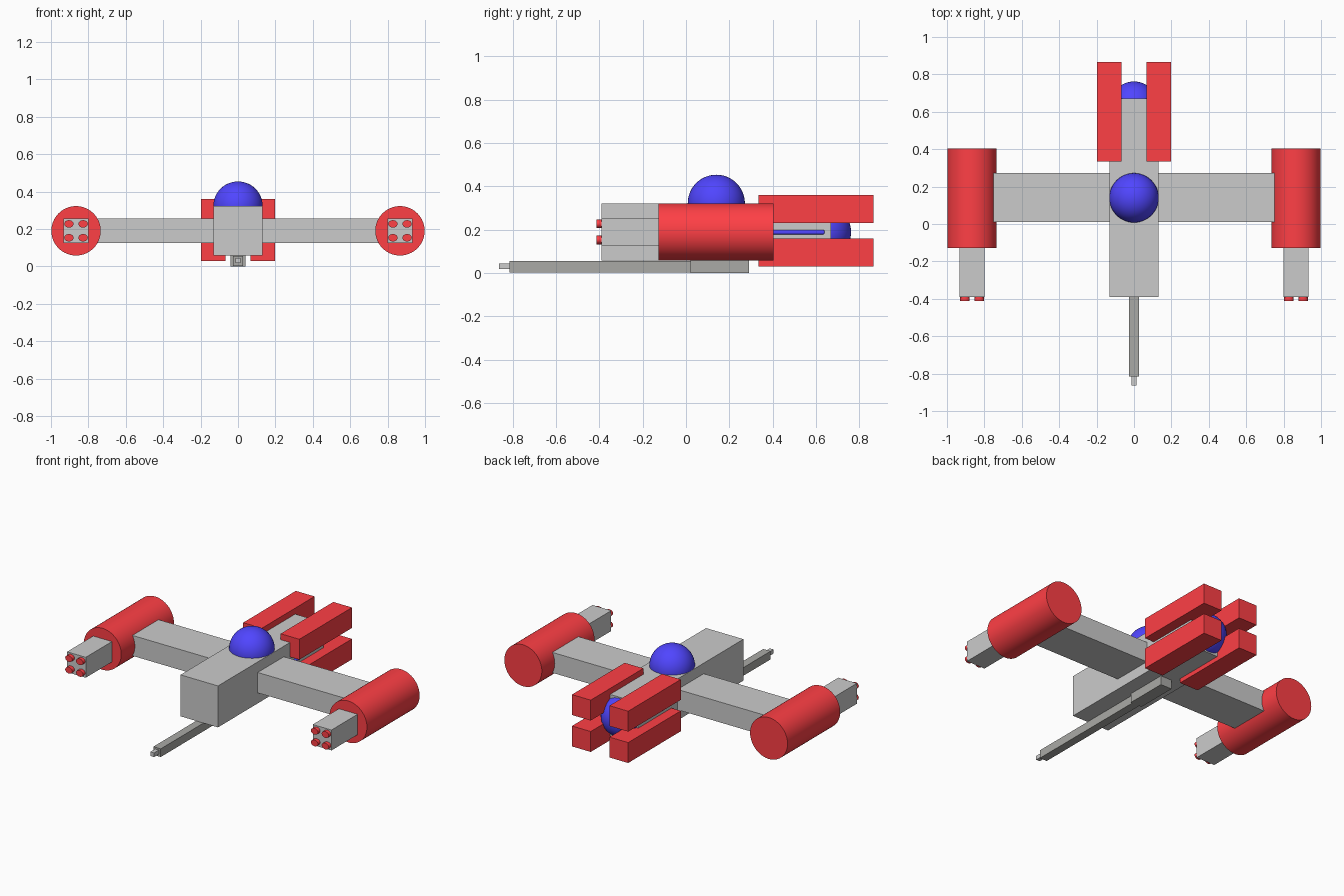
import bpy, math

if "Cube" in bpy.data.objects:
    bpy.data.objects.remove(bpy.data.objects["Cube"])


def material(name, rgb):
    m = bpy.data.materials.new(name)
    m.diffuse_color = (*rgb, 1)
    m.use_nodes = True
    m.node_tree.nodes["Principled BSDF"].inputs["Base Color"].default_value = m.diffuse_color
    return m


RED = material("red", (1.0, 0.05, 0.06))
BLUE = material("blue", (0.08, 0.06, 1.0))
DARK = material("dark_grey", (0.4, 0.4, 0.38))


def finish(name, mat, smooth=False):
    ob = bpy.context.object
    ob.name = name
    bpy.ops.object.transform_apply(location=False, rotation=True, scale=True)
    if mat:
        ob.data.materials.append(mat)
    if smooth:
        bpy.ops.object.shade_smooth_by_angle(angle=math.radians(35))
    return ob


def box(name, x, y, z, mat=None):
    """Box from (min, max) pairs on each axis."""
    bpy.ops.mesh.primitive_cube_add(size=1, location=[sum(r) / 2 for r in (x, y, z)])
    bpy.context.object.scale = [abs(r[1] - r[0]) for r in (x, y, z)]
    return finish(name, mat)


def tube(name, x, y, z, rx, rz, mat, sides):
    """Cylinder along y with an elliptical section."""
    bpy.ops.mesh.primitive_cylinder_add(vertices=sides, radius=1, depth=y[1] - y[0],
                                        location=(x, sum(y) / 2, z),
                                        rotation=(math.pi / 2, 0, 0))
    bpy.context.object.scale = (rx, rz, 1)
    return finish(name, mat, True)


def ball(name, loc, r, mat):
    bpy.ops.mesh.primitive_uv_sphere_add(segments=48, ring_count=24, radius=r, location=loc)
    return finish(name, mat, True)


# Hull with cockpit dome and rear engine glow
box("hull", (-0.132, 0.132), (-0.39, 0.67), (0.058, 0.322))
ball("cockpit_dome", (0, 0.14, 0.322), 0.132, BLUE)
ball("engine_glow", (0, 0.632, 0.19), 0.13, BLUE)

# Cannon under the hull
box("cannon_mount", (-0.04, 0.04), (0.02, 0.29), (0, 0.058), DARK)
box("cannon_barrel", (-0.026, 0.026), (-0.815, 0.03), (0.003, 0.055), DARK)
box("cannon_tip", (-0.013, 0.013), (-0.863, -0.81), (0.018, 0.044))

# Wings
box("wings", (-0.80, 0.80), (0.01, 0.273), (0.125, 0.255))

for side, s in (("right", 1), ("left", -1)):
    # Wing pod with launcher
    px = s * 0.866
    tube(f"{side}_pod", px, (-0.127, 0.403), 0.19, 0.132, 0.132, RED, 64)
    box(f"{side}_launcher", (px - 0.066, px + 0.066), (-0.39, -0.10), (0.125, 0.255))
    for i, (dx, dz) in enumerate([(-1, -1), (1, -1), (-1, 1), (1, 1)]):
        tube(f"{side}_missile_{i}", px + dx * 0.038, (-0.413, -0.37), 0.19 + dz * 0.037,
             0.025, 0.02, RED, 24)
    # Rear thruster blocks
    for level, z in (("lower", (0.03, 0.16)), ("upper", (0.23, 0.36))):
        box(f"{side}_{level}_thruster", (s * 0.066, s * 0.198), (0.335, 0.865), z, RED)
    # Glowing strip on the hull side
    strip = box(f"{side}_light_strip", (s * 0.12, s * 0.14), (0.36, 0.64), (0.179, 0.199), BLUE)
    bev = strip.modifiers.new("bevel", "BEVEL")
    bev.width = 0.007
    bev.segments = 3
